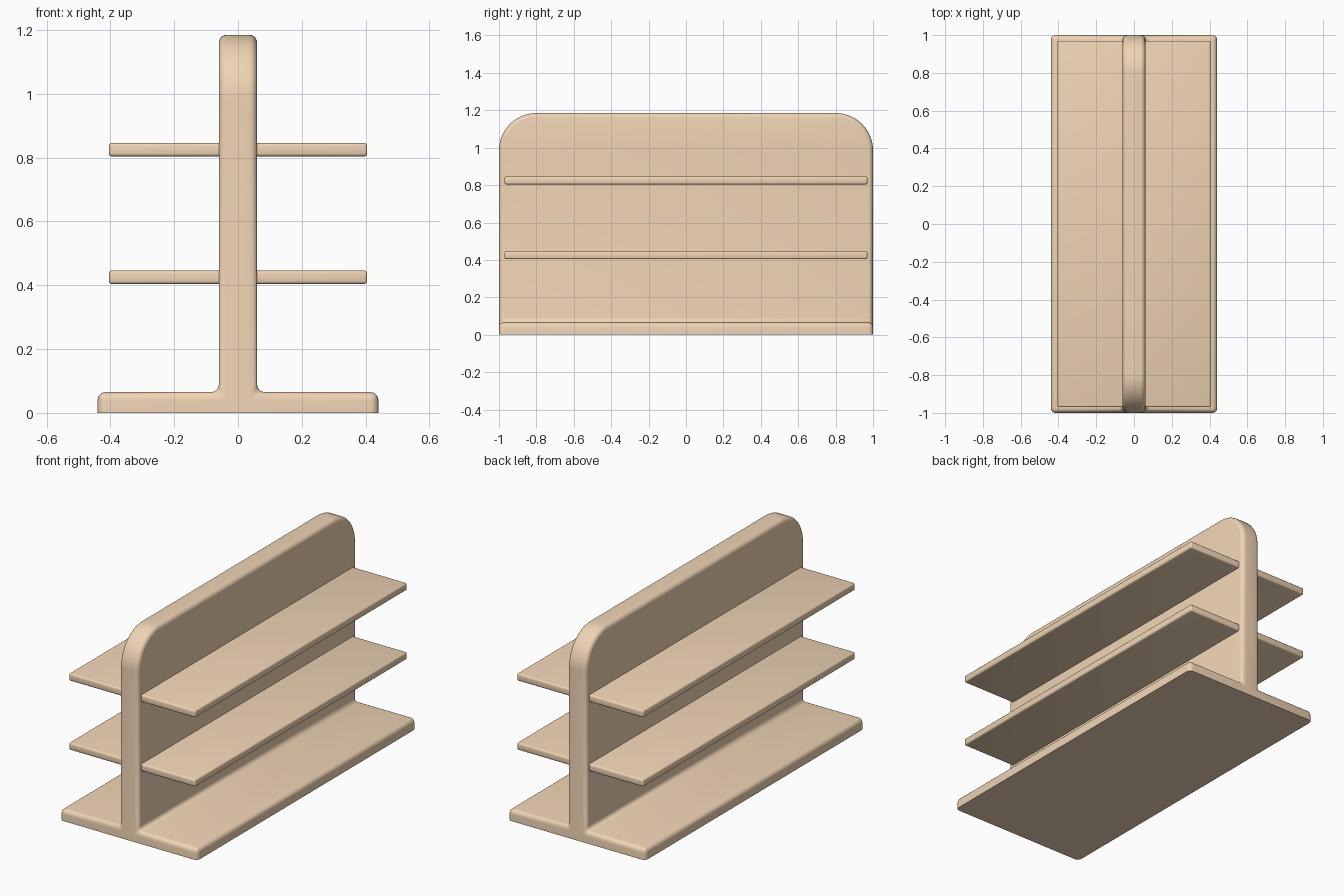
import bpy, bmesh, math

if "Cube" in bpy.data.objects:
    bpy.data.objects.remove(bpy.data.objects["Cube"])

wood = bpy.data.materials.new("pale_wood")
wood.diffuse_color = (0.87, 0.66, 0.46, 1)
wood.use_nodes = True
wood.node_tree.nodes["Principled BSDF"].inputs["Base Color"].default_value = wood.diffuse_color


def finish(name, bm):
    bmesh.ops.recalc_face_normals(bm, faces=bm.faces)
    mesh = bpy.data.meshes.new(name)
    bm.to_mesh(mesh)
    bm.free()
    mesh.materials.append(wood)
    ob = bpy.data.objects.new(name, mesh)
    bpy.context.collection.objects.link(ob)
    bpy.ops.object.select_all(action='DESELECT')
    ob.select_set(True)
    bpy.context.view_layer.objects.active = ob
    bpy.ops.object.shade_smooth_by_angle(angle=math.radians(35))
    return ob


def bevel(bm, edges, width, segments):
    bmesh.ops.bevel(bm, geom=edges, offset=width, offset_type='OFFSET',
                    segments=segments, profile=0.5, affect='EDGES', clamp_overlap=True)


# Base and upright panel: one inverted-T profile swept along y
BASE, PANEL, THICK, TOP = 0.44, 0.06, 0.065, 1.185
half = [(BASE, 0), (BASE, THICK), (PANEL, THICK), (PANEL, TOP)]
profile = half + [(-x, z) for x, z in reversed(half)]
bm = bmesh.new()
face = bm.faces.new([bm.verts.new((x, -1, z)) for x, z in profile])
ext = bmesh.ops.extrude_face_region(bm, geom=[face])
bmesh.ops.translate(bm, vec=(0, 2, 0),
                    verts=[v for v in ext["geom"] if isinstance(v, bmesh.types.BMVert)])
bmesh.ops.recalc_face_normals(bm, faces=bm.faces)

# Large rounded top corners
corners = [e for e in bm.edges if all(v.co.z > TOP - 0.001 for v in e.verts)
           and abs(e.verts[0].co.y - e.verts[1].co.y) < 0.001]
bevel(bm, corners, 0.2, 14)

# Small rounding on every sharp edge except the floor outline
bm.normal_update()
sharp = [e for e in bm.edges if e.calc_face_angle(0) > math.radians(30)
         and any(v.co.z > 0.001 for v in e.verts)]
bevel(bm, sharp, 0.025, 5)
finish("base_and_panel", bm)

# Two shelf levels, mirrored on both sides of the panel
for level, z in (("lower", 0.425), ("upper", 0.825)):
    for side, s in (("left", -1), ("right", 1)):
        bm = bmesh.new()
        bmesh.ops.create_cube(bm, size=1)
        for v in bm.verts:
            v.co.x = s * (0.405 if v.co.x * s > 0 else 0.05)
            v.co.y *= 1.94
            v.co.z = z + v.co.z * 0.042
        outer = [e for e in bm.edges if any(abs(v.co.x) > 0.1 for v in e.verts)]
        bevel(bm, outer, 0.009, 3)
        finish(f"{level}_shelf_{side}", bm)
